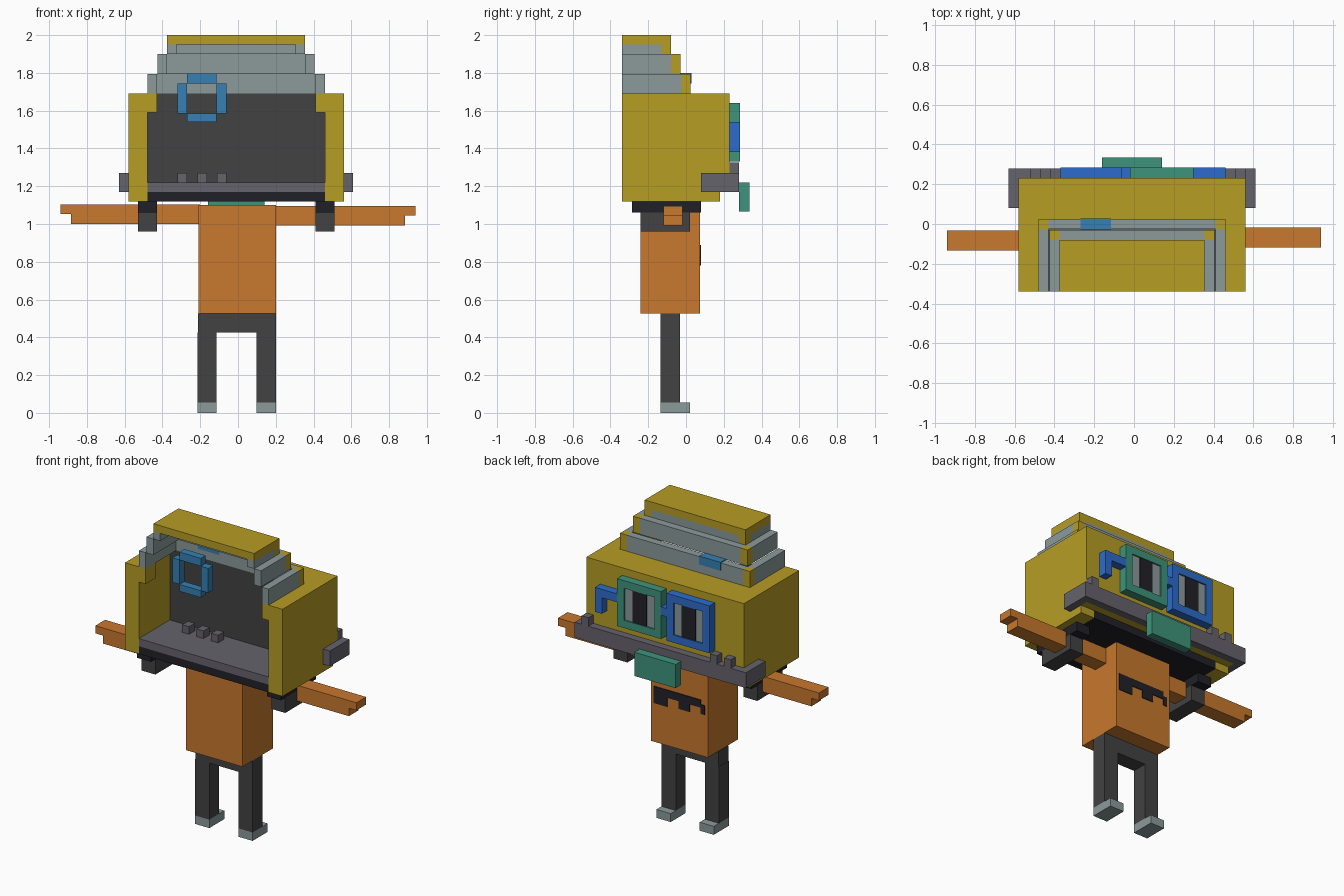
import bpy, bmesh
from mathutils import Vector

cube = bpy.data.objects.get("Cube")
if cube:
    bpy.data.objects.remove(cube, do_unlink=True)


def material(name, r, g, b):
    lin = [((c / 255 + 0.055) / 1.055) ** 2.4 for c in (r, g, b)] + [1]
    m = bpy.data.materials.new(name)
    m.use_nodes = True
    m.diffuse_color = lin
    m.node_tree.nodes["Principled BSDF"].inputs["Base Color"].default_value = lin
    return m


YELLOW = material("mustard yellow", 183, 157, 37)
GREY = material("light grey", 140, 154, 154)
DARK = material("charcoal", 66, 66, 66)
ORANGE = material("orange", 200, 120, 46)
SLATE = material("slate grey", 102, 99, 108)
BLACK = material("blue black", 32, 32, 40)
SKY = material("sky blue", 54, 128, 180)
BLUE = material("bright blue", 44, 108, 204)
GREEN = material("sea green", 62, 148, 124)


def blocks(name, mat, *ranges):
    """One object made of boxes, each given as x, y and z ranges."""
    bm = bmesh.new()
    for box in ranges:
        lo = Vector([r[0] for r in box])
        hi = Vector([r[1] for r in box])
        made = bmesh.ops.create_cube(bm, size=1)["verts"]
        for v in made:
            v.co = Vector([c * s for c, s in zip(v.co, hi - lo)]) + (lo + hi) / 2
    me = bpy.data.meshes.new(name)
    bm.to_mesh(me)
    bm.free()
    me.materials.append(mat)
    ob = bpy.data.objects.new(name, me)
    bpy.context.collection.objects.link(ob)
    return ob


MID = -0.01   # head centre line


def pair(a, b):
    """Mirrored x ranges around the head centre line."""
    return [(MID - b, MID - a), (MID + a, MID + b)]


FRONT = -0.34

# Head shell
blocks("head_sides", YELLOW, *[(x, (FRONT, 0.18), (1.12, 1.69)) for x in pair(0.47, 0.57)])
blocks("head_back", YELLOW, ((-0.58, 0.56), (0.02, 0.23), (1.17, 1.69)))
blocks("inner_panel", DARK,
       ((-0.48, 0.46), (-0.02, 0.02), (1.22, 1.485)),
       ((-0.48, 0.46), (-0.02, 0.02), (1.485, 1.69)))
blocks("head_base", BLACK, ((-0.48, 0.46), (FRONT, 0.18), (1.12, 1.17)))
blocks("inner_floor", SLATE, ((-0.48, 0.46), (FRONT, 0.02), (1.17, 1.22)))
blocks("floor_studs", SLATE,
       *[((x, x + 0.05), (-0.12, -0.06), (1.22, 1.27)) for x in (-0.32, -0.215, -0.11)])
blocks("inner_corners", YELLOW, *[(x, (FRONT, -0.24), (1.59, 1.69)) for x in pair(0.42, 0.47)])

# Stepped crown: hollow tiers with yellow rear corners
for i, (half, back, z0, z1) in enumerate([(0.47, 0.025, 1.69, 1.795),
                                          (0.415, -0.03, 1.795, 1.9),
                                          (0.365, -0.08, 1.9, 1.95)]):
    t = 0.05
    sides = pair(half - t, half)
    blocks(f"crown_tier_{i + 1}", GREY,
           ((MID - half + t, MID + half - t), (back - t, back), (z0, z1)),
           *[(x, (FRONT, back - t), (z0, z1)) for x in sides])
    blocks(f"crown_corners_{i + 1}", YELLOW, *[(x, (back - t, back), (z0, z1)) for x in sides])
blocks("crown_cap", YELLOW, ((-0.375, 0.355), (FRONT, -0.08), (1.95, 2.0)))

# Blue ring inside the head and its peg in the crown
RY = (-0.22, -0.17)
blocks("inner_ring", SKY,
       ((-0.27, -0.115), RY, (1.745, 1.797)), ((-0.27, -0.115), RY, (1.54, 1.585)),
       ((-0.32, -0.27), RY, (1.585, 1.745)), ((-0.115, -0.062), RY, (1.585, 1.745)))
blocks("crown_peg", SKY, ((-0.27, -0.115), (-0.028, 0.028), (1.745, 1.8)))

# Brim around the back of the head
blocks("brim", SLATE, ((-0.63, 0.61), (0.23, 0.28), (1.17, 1.27)),
       *[(x, (0.08, 0.23), (1.17, 1.27)) for x in pair(0.57, 0.62)])
blocks("brim_bumps", SLATE,
       *[((x, x + 0.05), (0.23, 0.28), (1.27, 1.325)) for x in (0.51, -0.42, -0.52)])
blocks("tongue", GREEN, ((-0.16, 0.14), (0.28, 0.335), (1.065, 1.22)))

# Goggles
GY = (0.23, 0.285)
for name, mat, x0, x1 in (("green", GREEN, -0.02, 0.30), ("blue", BLUE, -0.37, -0.06)):
    w = 0.05
    mid = (x0 + x1) / 2
    blocks(name + "_goggle_frame", mat,
           ((x0, x1), GY, (1.33, 1.38)), ((x0, x1), GY, (1.59, 1.64)),
           ((x0, x0 + w), GY, (1.38, 1.59)), ((x1 - w, x1), GY, (1.38, 1.59)))
    blocks(name + "_goggle_lens", GREY, ((x0 + w, x1 - w), (0.23, 0.275), (1.38, 1.59)))
    blocks(name + "_goggle_pupil", BLACK, ((mid - 0.05, mid + 0.05), (0.275, 0.28), (1.38, 1.59)))
blocks("goggle_strap", BLUE,
       ((-0.06, -0.02), GY, (1.485, 1.54)),
       ((0.30, 0.46), GY, (1.485, 1.54)), ((0.41, 0.46), GY, (1.38, 1.485)))

# Clips under the head
blocks("clip_tops", BLACK, *[(x, (-0.285, 0.08), (1.06, 1.12)) for x in pair(0.42, 0.52)])
blocks("clip_grips", DARK, *[(x, (-0.24, 0.02), (0.96, 1.06)) for x in pair(0.42, 0.52)])

# Torso and its back emblem
blocks("torso", ORANGE, ((-0.21, 0.2), (-0.24, 0.075), (0.525, 1.1)))
EY = (0.075, 0.08)
blocks("back_emblem", BLACK,
       ((-0.16, 0.18), EY, (0.84, 0.89)), ((0.08, 0.18), EY, (0.78, 0.84)),
       ((-0.08, 0.0), EY, (0.79, 0.84)), ((-0.19, -0.16), EY, (0.8, 0.86)))

# Arms with a single finger step
for name, s, y, z in (("right_arm", -1, -0.132, 1.0), ("left_arm", 1, -0.118, 0.993)):
    xs = [s * v for v in (0.2, 0.885, 0.94)]
    ys = (y, y + 0.1)
    blocks(name, ORANGE,
           (sorted(xs[:2]), ys, (z, z + 0.102)),
           (sorted(xs[1:]), ys, (z + 0.052, z + 0.102)))

# Legs and feet
LEGS = [(-0.215, -0.113), (0.097, 0.2)]
blocks("hips", DARK, ((-0.213, 0.2), (-0.135, -0.033), (0.425, 0.525)))
blocks("legs", DARK, *[(x, (-0.135, -0.033), (0.055, 0.425)) for x in LEGS])
blocks("feet", GREY, *[(x, (-0.135, 0.02), (0, 0.055)) for x in LEGS])
